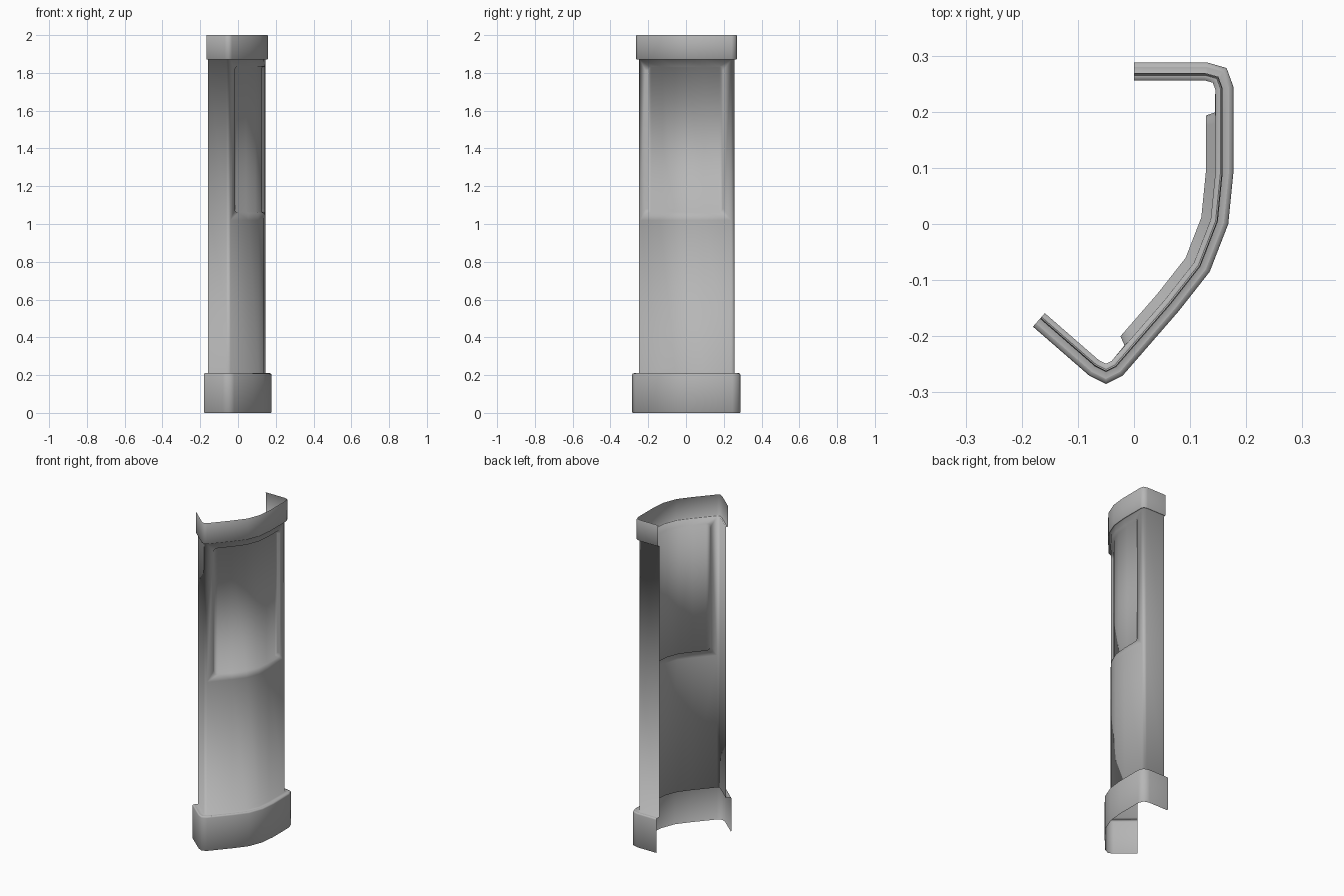
import bpy, bmesh, math
from mathutils import Vector

if "Cube" in bpy.data.objects:
    bpy.data.objects.remove(bpy.data.objects["Cube"])

# Plan outline of the widest part (base), running back -> right -> front
PLAN = [Vector(p) for p in [(0, .288), (.13, .288), (.165, .278), (.177, .245), (.177, .09),
        (.168, 0), (.135, -.085), (.08, -.155), (-.02, -.27), (-.05, -.285),
        (-.08, -.27), (-.18, -.183)]]
N = len(PLAN)
BODY = .032          # inward offset of the body sheet
A, B = 3, 8          # outline points bounding the broad face
Z0, Z1 = 1.02, 1.87  # window surround

# Dark grey finish
grey = bpy.data.materials.new("dark_grey")
grey.diffuse_color = (.47, .47, .47, 1)
grey.use_nodes = True
grey.node_tree.nodes["Principled BSDF"].inputs["Base Color"].default_value = grey.diffuse_color


def inset(i, off):
    """Outline point i moved inward with a mitre."""
    ns = []
    for a, b in ((i - 1, i), (i, i + 1)):
        if a >= 0 and b < N:
            d = (PLAN[b] - PLAN[a]).normalized()
            ns.append(Vector((d.y, -d.x)))
    m = sum(ns, Vector((0, 0))).normalized()
    return PLAN[i] + m * off / m.dot(ns[0])


def point(t, off, z):
    i = min(int(t), N - 2)
    p = inset(i, off).lerp(inset(i + 1, off), t - i)
    return Vector((p.x, p.y, z))


def t_at_y(y):
    for i in range(A, B):
        a, b = inset(i, BODY).y, inset(i + 1, BODY).y
        if b <= y <= a:
            return i + (a - y) / (a - b)
    return A if y > 0 else B


def finish(bm, name):
    bmesh.ops.remove_doubles(bm, verts=bm.verts, dist=1e-5)
    for f in bm.faces:
        f.smooth = True
    me = bpy.data.meshes.new(name)
    bm.to_mesh(me)
    bm.free()
    me.materials.append(grey)
    bpy.context.collection.objects.link(bpy.data.objects.new(name, me))


def sweep(bm, rows, skip=lambda i, r: False):
    """Sheet through (z, offset) rows following the outline."""
    vs = [[bm.verts.new(point(i, o, z)) for i in range(N)] for z, o in rows]
    for r in range(len(rows) - 1):
        for i in range(N - 1):
            if not skip(i, r):
                bm.faces.new((vs[r][i], vs[r + 1][i], vs[r + 1][i + 1], vs[r][i + 1]))


def window_ring(bm, ya, yb, z0, z1, off, rad):
    """Rounded rectangle wrapped on the broad face: bottom run, top run."""
    arc = [math.radians(a) for a in (0, 22.5, 45, 67.5, 90)]
    run = [(t_at_y(ya - rad * (1 - math.cos(a))), rad * (1 - math.sin(a))) for a in arc]
    run += [(t, 0) for t in range(A + 1, B)]
    run += [(t_at_y(yb + rad * (1 - math.cos(a))), rad * (1 - math.sin(a))) for a in reversed(arc)]
    return ([bm.verts.new(point(t, off, z0 + d)) for t, d in run],
            [bm.verts.new(point(t, off, z1 - d)) for t, d in run])


def bridge(bm, outer, inner):
    a = outer[0] + outer[1][::-1]
    b = inner[0] + inner[1][::-1]
    for i in range(len(a)):
        j = (i + 1) % len(a)
        bm.faces.new((a[i], b[i], b[j], a[j]))


# Body sheet with both ledges, window surround and recessed panel
bm = bmesh.new()
sweep(bm, [(.21, .008), (.21, BODY), (Z0, BODY), (Z1, BODY), (Z1, .023)],
      lambda i, r: r == 2 and A <= i < B)
rings = [window_ring(bm, *a) for a in [
    (1, -1, Z0, Z1, BODY, 0),
    (.199, -.217, 1.059, 1.834, BODY + .001, .02),
    (.195, -.213, 1.063, 1.829, BODY + .017, .018)]]
for a, b in zip(rings, rings[1:]):
    bridge(bm, a, b)
low, top = rings[-1]
for i in range(len(low) - 1):
    bm.faces.new((low[i], top[i], top[i + 1], low[i + 1]))
finish(bm, "body_with_window_panel")

# Base skirt with softened upper edge
bm = bmesh.new()
sweep(bm, [(0, .003), (.004, 0), (.202, 0), (.208, .002), (.21, .008)])
finish(bm, "base_skirt")

# Top band with softened lower edge
bm = bmesh.new()
sweep(bm, [(1.87, .023), (1.875, .019), (1.996, .019), (2, .021)])
finish(bm, "top_band")
